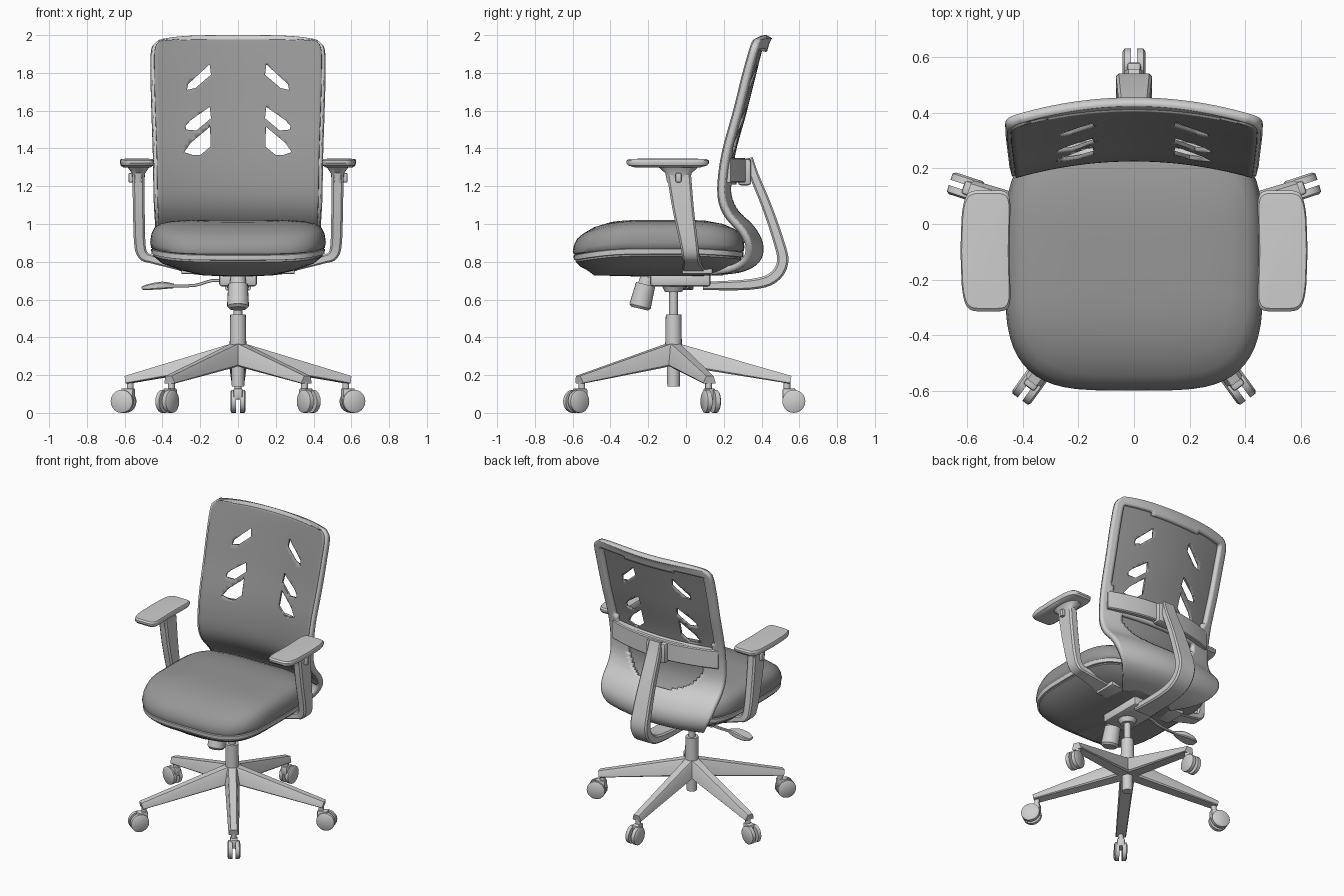
import bpy, bmesh, math
from mathutils import Vector, Matrix

if "Cube" in bpy.data.objects:
    bpy.data.objects.remove(bpy.data.objects["Cube"])


def material(name, v):
    m = bpy.data.materials.new(name)
    m.diffuse_color = (v, v, v, 1)
    m.use_nodes = True
    m.node_tree.nodes["Principled BSDF"].inputs["Base Color"].default_value = m.diffuse_color
    return m


PLASTIC = material("light_grey_plastic", 0.62)
FABRIC = material("dark_grey_fabric", 0.31)


def finish(name, bm, mat, angle=35, normals=True):
    if normals:
        bmesh.ops.recalc_face_normals(bm, faces=bm.faces)
    me = bpy.data.meshes.new(name)
    bm.to_mesh(me)
    bm.free()
    me.materials.append(mat)
    ob = bpy.data.objects.new(name, me)
    bpy.context.collection.objects.link(ob)
    bpy.ops.object.select_all(action='DESELECT')
    ob.select_set(True)
    bpy.context.view_layer.objects.active = ob
    bpy.ops.object.shade_smooth_by_angle(angle=math.radians(angle))
    return ob


def spline(pts, n):
    """Catmull-Rom resampling of tuples of any length, n steps per span."""
    out = []
    for i in range(len(pts) - 1):
        a, b, c, d = (pts[max(i - 1, 0)], pts[i], pts[i + 1], pts[min(i + 2, len(pts) - 1)])
        for k in range(n):
            t = k / n
            out.append(tuple(0.5 * (2 * q + (r - p) * t + (2 * p - 5 * q + 4 * r - s) * t * t
                                    + (3 * q - p - 3 * r + s) * t ** 3)
                             for p, q, r, s in zip(a, b, c, d)))
    out.append(tuple(pts[-1]))
    return out


def loft(name, rings, mat, angle=35):
    bm = bmesh.new()
    vs = [[bm.verts.new(p) for p in r] for r in rings]
    n = len(vs[0])
    for a, b in zip(vs, vs[1:]):
        for i in range(n):
            bm.faces.new((a[i], a[(i + 1) % n], b[(i + 1) % n], b[i]))
    bm.faces.new(vs[0])
    bm.faces.new(vs[-1])
    return finish(name, bm, mat, angle)


def sweep(name, path, side, mat, top=1.0, n=1, ch=0.35):
    """Chamfered bar; path rows are x, y, z, half width along side, half thickness."""
    rows = spline(path, n)
    side = Vector(side)
    rings = []
    for i, r in enumerate(rows):
        t = (Vector(rows[min(i + 1, len(rows) - 1)][:3]) - Vector(rows[max(i - 1, 0)][:3])).normalized()
        nrm = t.cross(side).normalized()
        a, b = r[3], r[4]
        c = min(a, b) * ch
        shape = [(a - c, b), (a, b - c), (a, c - b), (a - c, -b),
                 (c - a, -b), (-a, c - b), (-a, b - c), (c - a, b)]
        rings.append([Vector(r[:3]) + side * p * (top if q > 0 else 1) + nrm * q for p, q in shape])
    return loft(name, rings, mat)


def cyl(name, p0, p1, r0, r1, mat, seg=20):
    p0, p1 = Vector(p0), Vector(p1)
    d = p1 - p0
    bm = bmesh.new()
    m = Matrix.Translation((p0 + p1) / 2) @ d.to_track_quat('Z', 'Y').to_matrix().to_4x4()
    bmesh.ops.create_cone(bm, cap_ends=True, segments=seg, radius1=r0, radius2=r1, depth=d.length, matrix=m)
    return finish(name, bm, mat)


def box(name, c, s, mat, bev=0.01):
    bm = bmesh.new()
    bmesh.ops.create_cube(bm, size=1, matrix=Matrix.Translation(c) @ Matrix.Diagonal((*s, 1)))
    bmesh.ops.bevel(bm, geom=bm.edges[:], offset=bev, segments=2, affect='EDGES', profile=0.5)
    return finish(name, bm, mat)


def outline(cx, cy, hx, hy, e, n=56):
    pts = []
    for i in range(n):
        c, s = math.cos(2 * math.pi * i / n), math.sin(2 * math.pi * i / n)
        pts.append((cx + hx * math.copysign(abs(c) ** (2 / e), c), cy + hy * math.copysign(abs(s) ** (2 / e), s)))
    return pts


# Five-legged base with twin-wheel casters
CY = -0.066
for k in range(5):
    a = math.radians(90 + 72 * k)
    parts = [
        sweep("base_leg", [(0.0, 0, 0.315, 0.05, 0.058), (0.12, 0, 0.287, 0.046, 0.052),
                           (0.62, 0, 0.175, 0.034, 0.021)], (0, 1, 0), PLASTIC, top=0.65, ch=0.2),
        cyl("caster_stem", (0.6, 0, 0.1), (0.6, 0, 0.18), 0.018, 0.018, PLASTIC, 12),
        box("caster_hood", (0.612, 0, 0.1), (0.07, 0.05, 0.06), PLASTIC)]
    for s in (-1, 1):
        parts.append(cyl("caster_wheel", (0.637, s * 0.01, 0.061), (0.637, s * 0.034, 0.061), 0.061, 0.061, PLASTIC))
        parts.append(cyl("wheel_cap", (0.637, s * 0.034, 0.061), (0.637, s * 0.041, 0.061), 0.061, 0.05, PLASTIC))
    for ob in parts:
        ob.matrix_world = Matrix.Translation((0, CY, 0)) @ Matrix.Rotation(a, 4, 'Z')

# Gas column and tilt mechanism
cyl("column_foot", (0, CY, 0.14), (0, CY, 0.3), 0.033, 0.036, PLASTIC)
cyl("column_sleeve", (0, CY, 0.26), (0, CY, 0.52), 0.046, 0.041, PLASTIC)
cyl("gas_piston", (0, CY, 0.5), (0, CY, 0.68), 0.023, 0.023, PLASTIC)
cyl("piston_socket", (0, CY, 0.64), (0, CY, 0.7), 0.045, 0.075, PLASTIC)
box("tilt_mechanism", (0, -0.03, 0.705), (0.2, 0.32, 0.07), PLASTIC, 0.015)
cyl("tension_knob_neck", (0, -0.2, 0.72), (0, -0.22, 0.65), 0.04, 0.045, PLASTIC)
cyl("tension_knob", (0, -0.214, 0.68), (0, -0.243, 0.565), 0.052, 0.058, PLASTIC)
cyl("tension_knob_end", (0, -0.243, 0.565), (0, -0.246, 0.552), 0.058, 0.046, PLASTIC)

# Height lever
sweep("lever_rod", [(-0.05, 0, 0.7, 0.008, 0.008), (-0.14, 0, 0.7, 0.008, 0.008),
                    (-0.23, 0, 0.675, 0.008, 0.008), (-0.36, 0, 0.672, 0.008, 0.008)], (0, 1, 0), PLASTIC, n=3)
sweep("lever_paddle", [(-0.34, 0, 0.672, 0.012, 0.012), (-0.4, 0, 0.675, 0.035, 0.02),
                       (-0.47, 0, 0.667, 0.04, 0.016), (-0.51, 0, 0.66, 0.022, 0.008)], (0, 1, 0), PLASTIC, n=3)


# Seat: cushion, trim and pan share one outline, dipping at the front and back
def seat_ring(sx, sy, z, dip):
    pts = []
    for x, y in outline(0, -0.145, 0.465 * sx, 0.455 * sy, 4):
        f = max(0, (-0.25 - y) / 0.35)
        b = max(0, y / 0.3)
        pts.append((x * (1 - 0.05 * f * f), y, z - dip * (f * f + 0.5 * b * b)))
    return pts


loft("seat_cushion", [seat_ring(s, s, z, d) for s, z, d in (
    (0.95, 0.86, 0.03), (0.99, 0.875, 0.035), (1.0, 0.905, 0.05), (0.985, 0.95, 0.065), (0.95, 0.982, 0.07),
    (0.88, 1.002, 0.075), (0.75, 1.015, 0.07), (0.55, 1.021, 0.06), (0.3, 1.022, 0.05), (0.08, 1.022, 0.05))],
    FABRIC, 50)
loft("seat_trim", [seat_ring(s, s, z, 0.035) for s, z in (
    (0.95, 0.838), (0.985, 0.842), (0.99, 0.868), (0.95, 0.872))], PLASTIC)
loft("seat_pan", [seat_ring(sx, sy, z, d) for sx, sy, z, d in (
    (0.96, 0.96, 0.855, 0.035), (0.965, 0.965, 0.83, 0.035), (0.86, 0.91, 0.79, 0.02),
    (0.65, 0.83, 0.755, 0), (0.4, 0.75, 0.728, 0), (0.1, 0.2, 0.722, 0))], FABRIC, 30)

# Backrest surface: side edge profile rows are y, z, half width
PROFILE = spline([(0.365, 1.98, 0.40), (0.345, 1.94, 0.45), (0.305, 1.8, 0.455), (0.255, 1.6, 0.45),
                  (0.2, 1.4, 0.443), (0.175, 1.25, 0.44), (0.175, 1.13, 0.438), (0.21, 1.04, 0.435),
                  (0.285, 0.95, 0.43), (0.315, 0.88, 0.41), (0.3, 0.82, 0.36), (0.23, 0.78, 0.29),
                  (0.12, 0.765, 0.2)], 7)


def back_sheet(name, mat, thick, skip, shrink=0.0, shift=0.0, cols=48):
    bm = bmesh.new()
    rows = []
    for y, z, w in PROFILE:
        us = [-1 + 2 * j / cols for j in range(cols + 1)]
        rows.append([bm.verts.new((u * (w - shrink), y + shift + 0.06 * (1 - u * u),
                                   z + 0.02 * (1 - u ** 4) * max(0, (z - 1.8) / 0.18))) for u in us])
    for i in range(len(rows) - 1):
        for j in range(cols):
            q = (rows[i][j], rows[i + 1][j], rows[i + 1][j + 1], rows[i][j + 1])
            c = sum((v.co for v in q), Vector()) / 4
            if not skip(c.x, c.z, PROFILE[i][2]):
                bm.faces.new(q)
    bmesh.ops.delete(bm, geom=[v for v in bm.verts if not v.link_faces], context='VERTS')
    ob = finish(name, bm, mat, 40, normals=False)
    mod = ob.modifiers.new("thickness", 'SOLIDIFY')
    mod.thickness, mod.offset = thick, -1
    return ob


def frame_opening(x, z, w):
    upper = 1.36 < z < 1.93 and abs(x) < w - 0.065
    lower = 1.0 < z < 1.22 and (x / 0.3) ** 2 + ((z - 1.22) / 0.23) ** 2 < 1
    return upper or lower


back_sheet("back_frame", PLASTIC, 0.035, frame_opening)
panel = back_sheet("back_mesh", FABRIC, 0.014, lambda x, z, w: z < 0.9 or z > 1.975, 0.014, -0.006)

# Slanted slots cut through the mesh on both sides
SLOTS = [[(0.27, 1.71), (0.265, 1.74), (0.15, 1.845), (0.143, 1.79), (0.225, 1.72)],
         [(0.275, 1.5), (0.25, 1.55), (0.15, 1.62), (0.143, 1.56), (0.22, 1.495)],
         [(0.285, 1.38), (0.25, 1.43), (0.148, 1.515), (0.145, 1.41), (0.2, 1.365), (0.24, 1.365)]]
SLOTS[1][0:1] = [(0.275, 1.5), (0.278, 1.52)]
cutters = []
for slot in SLOTS:
    for s in (-1, 1):
        cut = loft("slot_cutter", [[(s * x, y, z) for x, z in slot] for y in (0.0, 0.7)], FABRIC)
        cut.hide_render = True
        cutters.append(cut)
        mod = panel.modifiers.new("slot", 'BOOLEAN')
        mod.operation, mod.object, mod.solver = 'DIFFERENCE', cut, 'EXACT'
mesh = bpy.data.meshes.new_from_object(panel.evaluated_get(bpy.context.evaluated_depsgraph_get()))
panel.modifiers.clear()
panel.data = mesh
for cut in cutters:
    bpy.data.objects.remove(cut)

# Lumbar crossbar and the curved spine behind it
sweep("back_crossbar", [(x, 0.215 + 0.085 * (1 - (x / 0.42) ** 2), 1.285, 0.065, 0.018)
                        for x in (-0.41, -0.3, -0.15, 0, 0.15, 0.3, 0.41)], (0, 0, 1), PLASTIC, n=3)
box("spine_bracket", (0, 0.31, 1.275), (0.15, 0.07, 0.14), PLASTIC, 0.015)
sweep("back_spine", [(0, 0.335, 1.35, 0.045, 0.018), (0, 0.36, 1.26, 0.05, 0.024), (0, 0.425, 1.1, 0.055, 0.026),
                     (0, 0.487, 0.92, 0.062, 0.028), (0, 0.512, 0.8, 0.065, 0.03), (0, 0.46, 0.715, 0.065, 0.03),
                     (0, 0.34, 0.68, 0.065, 0.028), (0, 0.09, 0.672, 0.07, 0.022)], (1, 0, 0), PLASTIC, n=4)

# Armrests
for s in (-1, 1):
    cx = s * 0.537
    loft("arm_pad", [[(x - s * 0.012 * ((y + 0.095) / 0.215) ** 2, y, z) for x, y in outline(cx, -0.097, 0.088 * k, 0.218 * k, 6, 40)]
                     for k, z in ((0.8, 1.3), (0.96, 1.31), (1, 1.322), (1, 1.335), (0.95, 1.344), (0.5, 1.347))], PLASTIC)
    loft("arm_pad_mount", [[(x, y, z) for x, y in outline(s * 0.527, -0.04, hx, hy, 2.5, 24)]
                           for hx, hy, z in ((0.03, 0.06, 1.22), (0.036, 0.07, 1.27), (0.06, 0.11, 1.305))], PLASTIC)
    sweep("arm_post", [(s * 0.527, -0.037, 1.26, 0.064, 0.032), (s * 0.525, -0.015, 1.08, 0.057, 0.031),
                       (s * 0.52, 0.015, 0.9, 0.048, 0.03), (s * 0.502, 0.025, 0.835, 0.045, 0.028),
                       (s * 0.45, 0.03, 0.812, 0.045, 0.022), (s * 0.28, 0.04, 0.765, 0.06, 0.018)],
          (0, 1, 0), PLASTIC, n=4)
    box("arm_button", (s * 0.565, -0.04, 1.245), (0.03, 0.03, 0.05), PLASTIC, 0.006)
    box("arm_bracket", (s * 0.25, 0.06, 0.75), (0.1, 0.16, 0.03), PLASTIC, 0.006)
